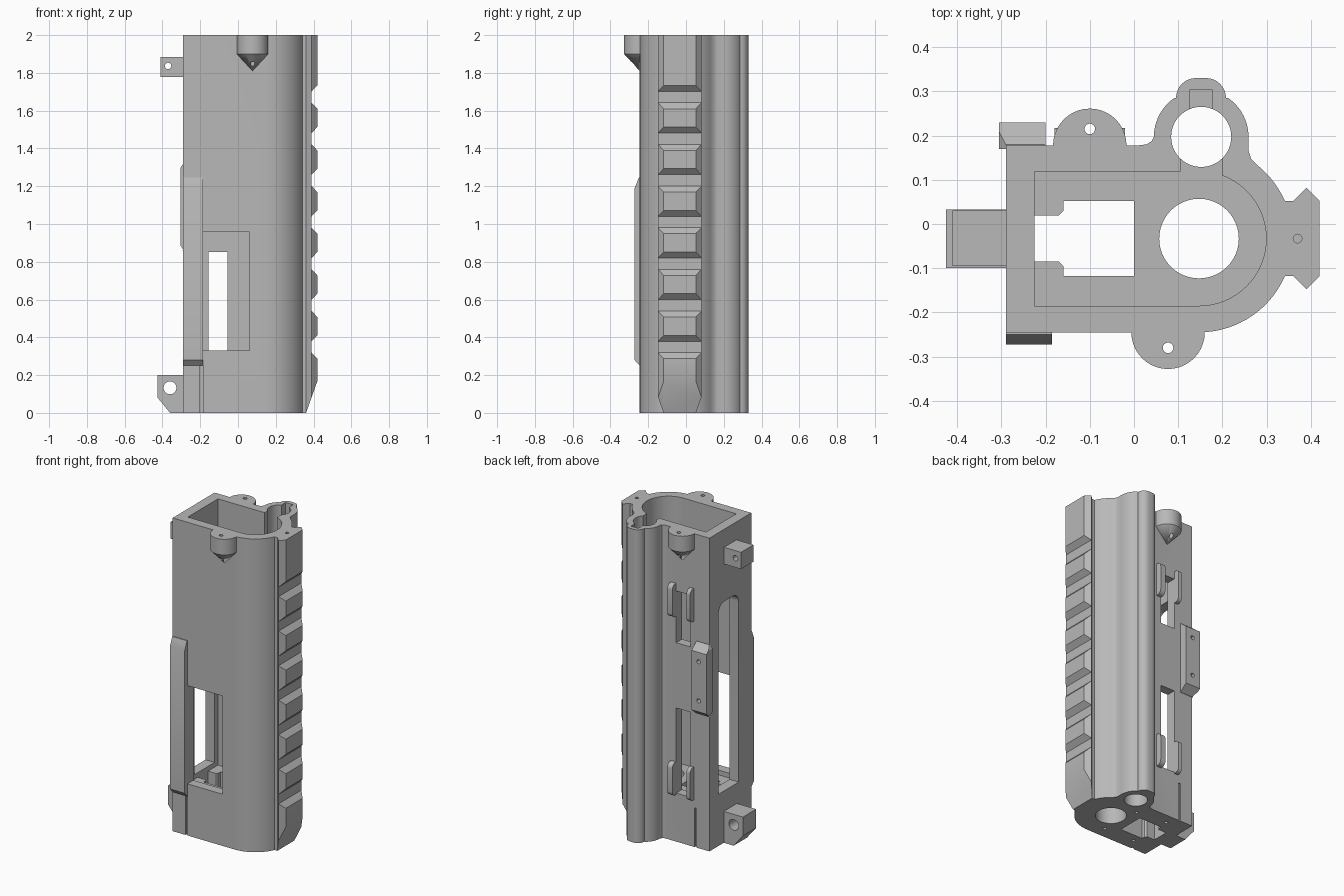
import bpy, bmesh
from math import radians, cos, sin

old = bpy.data.objects.get("Cube")
if old:
    bpy.data.objects.remove(old, do_unlink=True)

GREY = (0.48, 0.48, 0.48, 1)
mat = bpy.data.materials.new("plain grey")
mat.use_nodes = True
mat.diffuse_color = GREY
mat.node_tree.nodes["Principled BSDF"].inputs["Base Color"].default_value = GREY

parts, cutters = [], []


def arc(cx, cy, r, a0, a1, n=16):
    angles = [radians(a0 + (a1 - a0) * i / n) for i in range(n + 1)]
    return [(cx + r * cos(a), cy + r * sin(a)) for a in angles]


def circle(cx, cy, r, n=32):
    return arc(cx, cy, r, 0, 360, n)[:-1]


def rect(a0, a1, b0, b1):
    return [(a0, b0), (a1, b0), (a1, b1), (a0, b1)]


def make(name, bm, cutter):
    bmesh.ops.recalc_face_normals(bm, faces=bm.faces)
    me = bpy.data.meshes.new(name)
    bm.to_mesh(me)
    bm.free()
    me.materials.append(mat)
    ob = bpy.data.objects.new(name, me)
    bpy.context.collection.objects.link(ob)
    ob.hide_render = cutter
    (cutters if cutter else parts).append(ob)
    return ob


def prism(name, pts, axis, lo, hi, cutter=False):
    """Extrude a 2D profile along one axis."""
    place = {"x": lambda a, b, t: (t, a, b),
             "y": lambda a, b, t: (a, t, b),
             "z": lambda a, b, t: (a, b, t)}[axis]
    bm = bmesh.new()
    low = [bm.verts.new(place(a, b, lo)) for a, b in pts]
    high = [bm.verts.new(place(a, b, hi)) for a, b in pts]
    bm.faces.new(low)
    bm.faces.new(high)
    n = len(pts)
    for i in range(n):
        j = (i + 1) % n
        bm.faces.new((low[i], low[j], high[j], high[i]))
    return make(name, bm, cutter)


def hole(pts, axis, lo, hi):
    return prism("cutter", pts, axis, lo, hi, True)


def cut(ob, tools):
    bpy.context.view_layer.objects.active = ob
    for tool in tools:
        m = ob.modifiers.new("cut", "BOOLEAN")
        m.operation = "DIFFERENCE"
        m.solver = "EXACT"
        m.object = tool
        bpy.ops.object.modifier_apply(modifier=m.name)


# Main housing with the side tube and its keyed ridge in one outline
FLOOR = 0.3
outline = ([(-0.29, -0.245)] + arc(0.147, -0.033, 0.212, -90, 50, 32)
           + [(0.265, 0.147), (0.259, 0.165)]
           + arc(0.152, 0.197, 0.107, 0, 55)
           + arc(0.163, 0.285, 0.045, 0, 90, 8) + arc(0.14, 0.285, 0.045, 90, 180, 8)
           + arc(0.152, 0.197, 0.107, 125, 180)
           + [(0.04, 0.187), (0.028, 0.18), (0.012, 0.178), (-0.29, 0.178)])
housing = prism("housing", outline, "z", 0, 2)

# Inner chamber, tube bore, key slot and passage between them
chamber = hole([(-0.225, -0.185)] + arc(0.147, -0.033, 0.152, -90, 90, 32)
               + [(-0.225, 0.119)], "z", FLOOR, 2.1)
tools = [chamber,
         hole(circle(0.152, 0.197, 0.068, 48), "z", -0.1, 2.1),
         hole(rect(0.125, 0.178, 0.22, 0.303), "z", FLOOR, 2.1),
         hole(rect(0.105, 0.2, 0.1, 0.18), "z", FLOOR, 2.1)]

# Floor openings
half = [(-0.225, 0.052), (-0.17, 0.052), (-0.16, 0.062), (-0.16, 0.085), (0, 0.085)]
tools += [hole(circle(0.147, -0.033, 0.09, 48), "z", -0.1, 0.4),
          hole([(x, -0.033 - d) for x, d in half]
               + [(x, -0.033 + d) for x, d in reversed(half)], "z", -0.1, 0.4)]
for x, y in [(0.08, -0.17), (0.055, 0.09), (-0.15, 0.11), (-0.14, -0.17)]:
    tools.append(hole(circle(x, y, 0.012, 12), "z", -0.1, 0.12))

# Front window, two back slots, arched side opening
tools += [hole(rect(-0.186, 0.062, 0.33, 0.957), "y", -0.4, -0.15),
          hole(rect(-0.155, -0.055, 0.31, 0.853), "y", 0.1, 0.3),
          hole(rect(-0.155, -0.055, 1.27, 1.6), "y", 0.1, 0.3),
          hole([(-0.118, 0.33), (0.085, 0.33)] + arc(0.025, 1.48, 0.06, 0, 90, 8)
               + arc(-0.058, 1.48, 0.06, 90, 180, 8), "x", -0.4, -0.2)]

# Shallow grooves at the foot
tools += [hole(rect(-0.2, -0.186, -0.1, 0.25), "y", -0.3, -0.236),
          hole(rect(-0.2, -0.186, -0.1, 0.25), "y", 0.169, 0.3)]
cut(housing, tools)

# Toothed dovetail rail
side = [(0.33, 0.085), (0.36, 0.085), (0.39, 0.115), (0.42, 0.085)]
rail = prism("rail", [(x, -0.033 - d) for x, d in side]
             + [(x, -0.033 + d) for x, d in reversed(side)], "z", 0, 2)
notches = [hole([(0.36, -0.002), (0.421, 0.171), (0.5, 0.171), (0.5, -0.1), (0.325, -0.1)],
                "y", -0.3, 0.3),
           hole(circle(0.37, -0.033, 0.01, 12), "z", 1.8, 2.1)]
for i in range(7):
    z = 1.672 - 0.2205 * i
    notches.append(hole([(0.39, z - 0.03), (0.421, z - 0.063), (0.5, z - 0.063),
                         (0.5, z + 0.063), (0.421, z + 0.063), (0.39, z + 0.03)],
                        "y", -0.3, 0.3))
cut(rail, notches)


# Screw bosses with conical undersides
def boss(name, x, y, hole_y):
    bm = bmesh.new()
    rings = [[bm.verts.new((px, py, z)) for px, py in circle(x, y, 0.083, 40)]
             for z in (1.9, 2)]
    tip = bm.verts.new((x, y, 1.81))
    bm.faces.new(rings[1])
    for i in range(40):
        j = (i + 1) % 40
        bm.faces.new((rings[0][i], rings[0][j], rings[1][j], rings[1][i]))
        bm.faces.new((tip, rings[0][j], rings[0][i]))
    ob = make(name, bm, False)
    cut(ob, [chamber, hole(circle(x, hole_y, 0.012, 16), "z", 1.7, 2.1)])


boss("front_boss", 0.077, -0.245, -0.28)
boss("back_boss", -0.1, 0.178, 0.215)

# Hinge lugs
lower = prism("lower_lug", [(-0.28, 0), (-0.28, 0.2), (-0.425, 0.2), (-0.425, 0.08),
                            (-0.36, 0)], "y", -0.1, 0.033)
cut(lower, [hole(circle(-0.36, 0.133, 0.034), "y", -0.3, 0.3)])
upper = prism("upper_lug", rect(-0.41, -0.28, 1.778, 1.885), "y", -0.095, 0.03)
cut(upper, [hole(circle(-0.37, 1.837, 0.017, 24), "y", -0.3, 0.3)])

# Raised strip on the front corner
prism("front_strip", [(-0.24, 0.25), (-0.245, 0.25), (-0.272, 0.28), (-0.272, 1.19),
                      (-0.25, 1.245), (-0.24, 1.245)], "x", -0.29, -0.186)

# Mounting plate on the back corner
plate = prism("back_plate", [(0.17, 0.86), (0.18, 0.86), (0.23, 0.9), (0.23, 1.28),
                             (0.18, 1.32), (0.17, 1.32)], "x", -0.305, -0.2)
cut(plate, [hole(circle(-0.25, z, 0.013, 16), "y", 0.19, 0.3) for z in (0.97, 1.22)]
    + [hole([(-0.29, z), (-0.31, z + d), (-0.31, z - d)], "y", 0.1, 0.3)
       for z, d in ((0.865, 0.03), (1.32, 0.03))])

# Rounded clip tabs either side of the back slots
for label, z0, z1 in (("lower", 0.3, 0.51), ("upper", 1.44, 1.65)):
    for edge, x0, x1 in (("outer", -0.18, -0.155), ("inner", -0.055, -0.02)):
        prism(label + "_" + edge + "_tab",
              [(0.16, z0)] + arc(0.187, z0 + 0.03, 0.03, -90, 0, 6)
              + arc(0.187, z1 - 0.03, 0.03, 0, 90, 6) + [(0.16, z1)], "x", x0, x1)

# Remove cutters and smooth the curved faces
for ob in cutters:
    bpy.data.objects.remove(ob, do_unlink=True)
bpy.ops.object.select_all(action="DESELECT")
for ob in parts:
    ob.select_set(True)
bpy.context.view_layer.objects.active = housing
bpy.ops.object.shade_smooth_by_angle(angle=radians(30))
